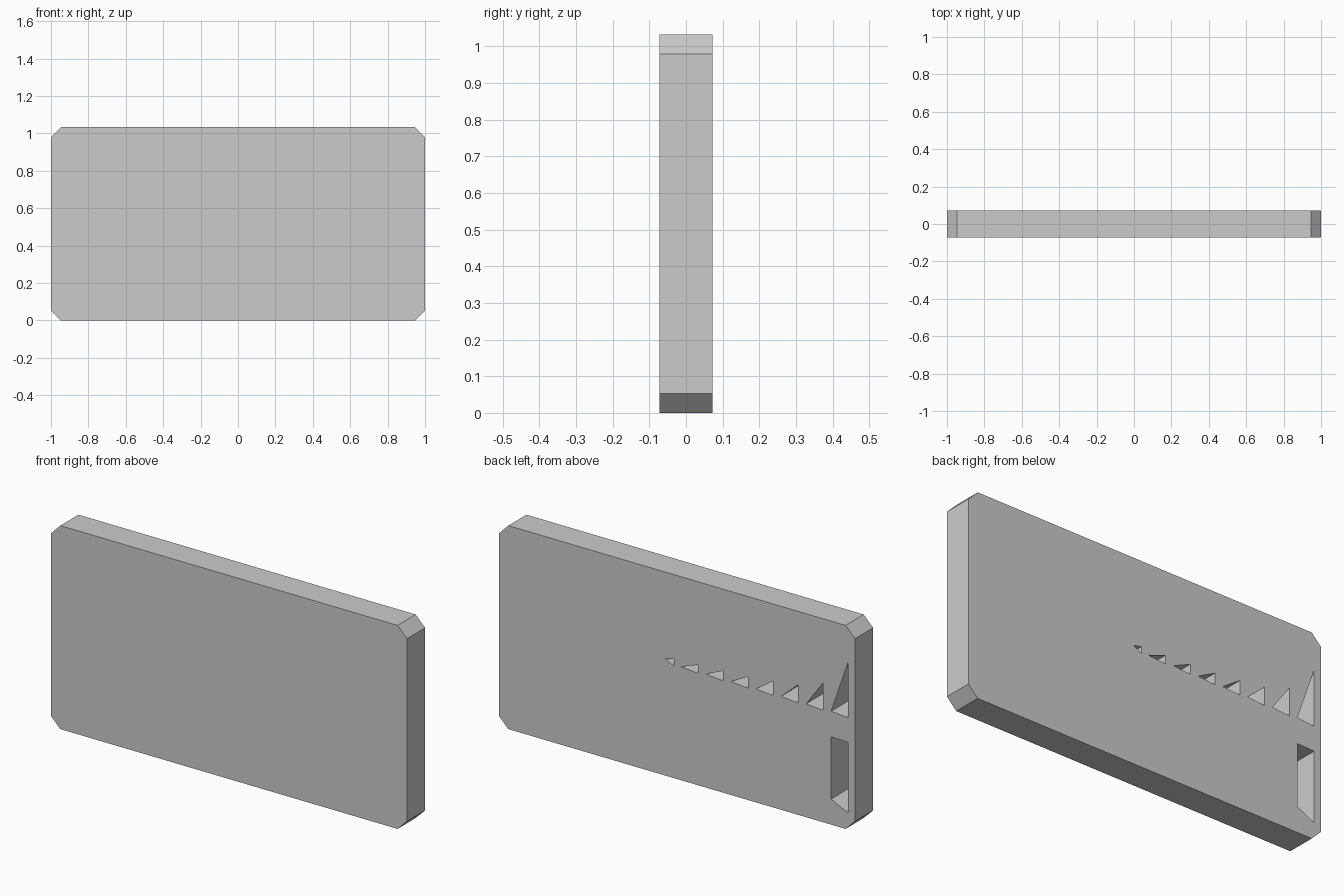
import bpy, bmesh

if "Cube" in bpy.data.objects:
    bpy.data.objects.remove(bpy.data.objects["Cube"])

HALF_Y = 0.0725
H, C = 1.033, 0.053          # height and corner chamfer


def prism(name, outline, y0, y1):
    """Extrude an x-z outline from y0 to y1."""
    bm = bmesh.new()
    face = bm.faces.new([bm.verts.new((x, y0, z)) for x, z in outline])
    ext = bmesh.ops.extrude_face_region(bm, geom=[face])
    moved = [g for g in ext["geom"] if isinstance(g, bmesh.types.BMVert)]
    bmesh.ops.translate(bm, verts=moved, vec=(0, y1 - y0, 0))
    bmesh.ops.recalc_face_normals(bm, faces=bm.faces)
    mesh = bpy.data.meshes.new(name)
    bm.to_mesh(mesh)
    bm.free()
    obj = bpy.data.objects.new(name, mesh)
    bpy.context.collection.objects.link(obj)
    return obj


# Slab with chamfered corners
body = prism("slab_body", [
    (-1 + C, 0), (1 - C, 0), (1, C), (1, H - C),
    (1 - C, H), (-1 + C, H), (-1, H - C), (-1, C)], -HALF_Y, HALF_Y)

# Row of triangular slots in the back, shrinking toward the middle
BASE, PITCH, WIDTH = 0.568, 0.1405, 0.095
slots = []
for i, top in enumerate([0.851, 0.708, 0.660, 0.641, 0.626, 0.618, 0.611]):
    x = -0.961 + i * PITCH
    slots.append([(x, BASE), (x + WIDTH, BASE + 0.008), (x, top)])
slots.append([(0.018, BASE), (0.064, 0.594), (0.018, 0.604)])

# Tall slot with a slanted bottom
slots.append([(-0.961, 0.084), (-0.866, 0.13), (-0.866, 0.446), (-0.961, 0.443)])

cutter_parts = [prism("slot_cutter", s, -HALF_Y + 0.003, HALF_Y + 0.05) for s in slots]
for o in cutter_parts:
    o.select_set(True)
bpy.context.view_layer.objects.active = cutter_parts[0]
bpy.ops.object.join()
cutter = bpy.context.view_layer.objects.active

# Cut the slots and bake the result
cut = body.modifiers.new("slots", 'BOOLEAN')
cut.operation = 'DIFFERENCE'
cut.solver = 'EXACT'
cut.object = cutter
bpy.ops.object.select_all(action='DESELECT')
bpy.context.view_layer.objects.active = body
body.select_set(True)
bpy.ops.object.modifier_apply(modifier=cut.name)
bpy.data.objects.remove(cutter, do_unlink=True)
